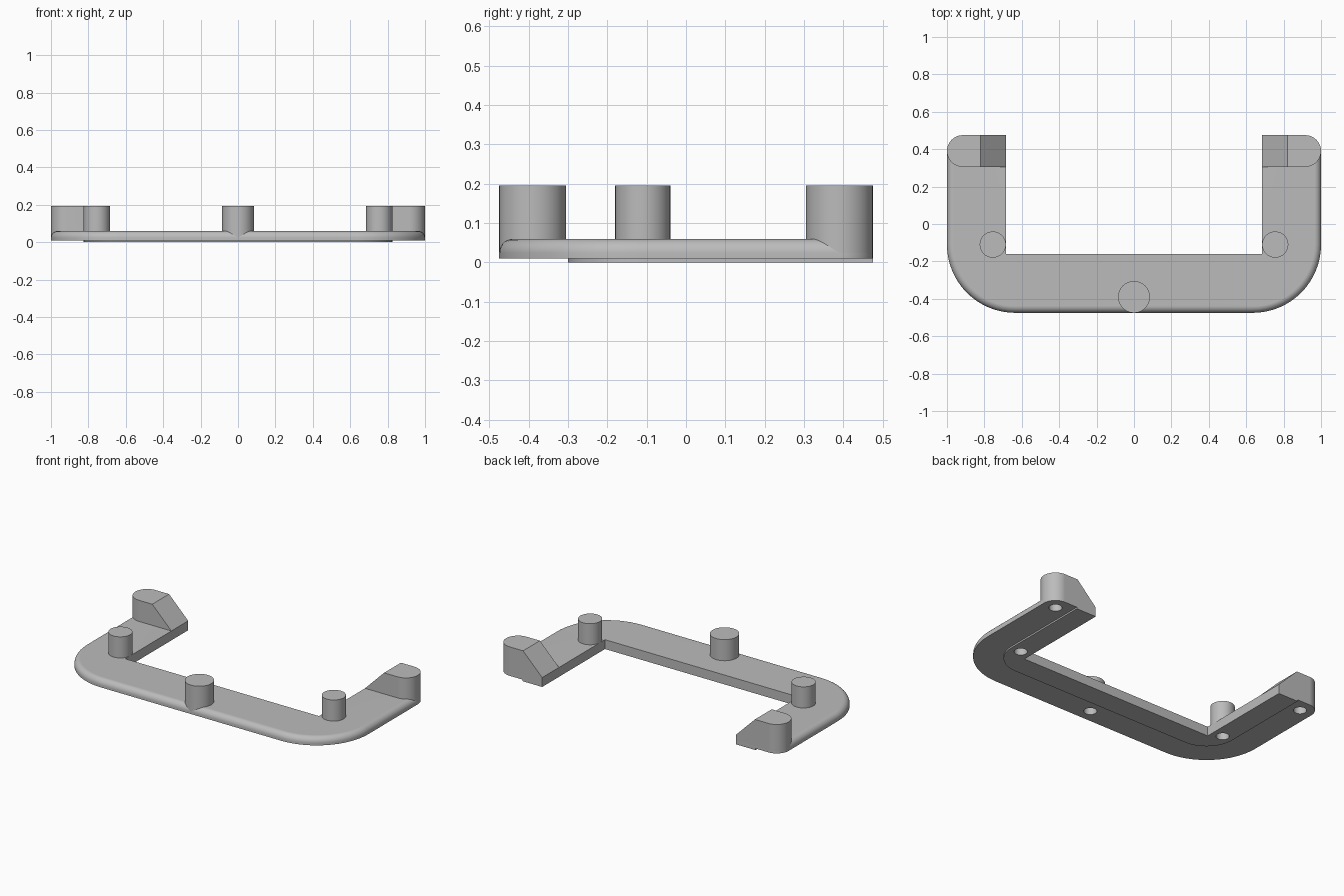
import bpy, bmesh, math
from mathutils import Vector

cube = bpy.data.objects.get("Cube")
if cube:
    bpy.data.objects.remove(cube, do_unlink=True)

BACK = 0.475          # rear and front extent
INNER_X, INNER_Y = 0.685, -0.16
BOTTOM, TOP, TALL = 0.01, 0.06, 0.195
POST_X, POST_Y, POST_R = 0.915, 0.39, 0.085
PEG_X, PEG_Y, PEG_R = 0.755, -0.11, 0.07

grey = bpy.data.materials.new("grey plastic")
grey.use_nodes = True
grey.diffuse_color = (0.5, 0.5, 0.5, 1)
grey.node_tree.nodes["Principled BSDF"].inputs["Base Color"].default_value = (0.5, 0.5, 0.5, 1)


def arc(cx, cy, r, start, end, steps=16):
    angles = [math.radians(start + (end - start) * i / steps) for i in range(steps + 1)]
    return [(cx + r * math.cos(a), cy + r * math.sin(a)) for a in angles]


def prism(bm, outline, z0, z1):
    """Extrude a closed outline from z0 to z1."""
    face = bm.faces.new([bm.verts.new((x, y, z0)) for x, y in outline])
    new = bmesh.ops.extrude_face_region(bm, geom=[face])["geom"]
    verts = [v for v in new if isinstance(v, bmesh.types.BMVert)]
    bmesh.ops.translate(bm, verts=verts, vec=(0, 0, z1 - z0))
    bmesh.ops.recalc_face_normals(bm, faces=bm.faces)


def make(name, bm):
    mesh = bpy.data.meshes.new(name)
    bmesh.ops.recalc_face_normals(bm, faces=bm.faces)
    bm.to_mesh(mesh)
    bm.free()
    obj = bpy.data.objects.new(name, mesh)
    bpy.context.collection.objects.link(obj)
    mesh.materials.append(grey)
    return obj


def u_outline(x, front, corner, tip):
    """Symmetric U shape with round front corners and optional round tips."""
    half = arc(x - corner, front + corner, corner, -90, 0)
    half += arc(x - tip, BACK - tip, tip, 0, 90, 12) if tip else [(x, BACK)]
    half += [(INNER_X, BACK), (INNER_X, INNER_Y)]
    return half + [(-px, py) for px, py in reversed(half)]


parts = []

# Main plate with a rounded upper outer edge
bm = bmesh.new()
prism(bm, u_outline(1, -BACK, 0.365, POST_R), BOTTOM, TOP)


def is_outer_top(e):
    mid = (e.verts[0].co + e.verts[1].co) / 2
    inside = abs(mid.x) < INNER_X + 0.001 and mid.y > INNER_Y - 0.001
    return all(v.co.z > TOP - 0.001 for v in e.verts) and not inside


bmesh.ops.bevel(bm, geom=[e for e in bm.edges if is_outer_top(e)], offset=0.036,
                segments=7, profile=0.5, affect='EDGES', clamp_overlap=False)
parts.append(make("base_plate", bm))

# Shallow raised lip under the inner edge
bm = bmesh.new()
prism(bm, u_outline(0.825, -0.3, 0.19, 0), 0, BOTTOM + 0.01)
parts.append(make("under_lip", bm))

# Round pegs
pegs = [("front_peg", 0, -POST_Y, POST_R),
        ("left_peg", PEG_X, PEG_Y, PEG_R),
        ("right_peg", -PEG_X, PEG_Y, PEG_R)]
for name, x, y, r in pegs:
    bm = bmesh.new()
    prism(bm, arc(x, y, r, 0, 360, 48)[:-1], BOTTOM + 0.001, TALL)
    parts.append(make(name, bm))

# End posts: round outside, sloping down to the inner edge
for name, side in (("left_end_post", 1), ("right_end_post", -1)):
    outline = arc(POST_X, POST_Y, POST_R, -90, 90, 24)
    outline += [(INNER_X, BACK), (INNER_X, POST_Y - POST_R)]
    bm = bmesh.new()
    prism(bm, [(side * x, y) for x, y in outline], BOTTOM + 0.001, TALL)
    cut = bmesh.ops.bisect_plane(bm, geom=bm.verts[:] + bm.edges[:] + bm.faces[:],
                                 plane_co=Vector((side * INNER_X, 0, TOP)),
                                 plane_no=Vector((-side, 0, 1)), clear_outer=True)
    rim = [g for g in cut["geom_cut"] if isinstance(g, bmesh.types.BMEdge)]
    bmesh.ops.holes_fill(bm, edges=[e for e in bm.edges if e.is_boundary] or rim)
    parts.append(make(name, bm))

# Screw holes from below, one under every peg and post
bm = bmesh.new()
for x, y in ((0, -POST_Y), (PEG_X, PEG_Y), (-PEG_X, PEG_Y), (POST_X, POST_Y), (-POST_X, POST_Y)):
    prism(bm, arc(x, y, 0.038, 0, 360, 32)[:-1], -0.05, 0.15)
cutter = make("hole_cutter", bm)
cutter.hide_render = True

for obj in parts:
    bpy.ops.object.select_all(action='DESELECT')
    obj.select_set(True)
    bpy.context.view_layer.objects.active = obj
    holes = obj.modifiers.new("holes", 'BOOLEAN')
    holes.operation = 'DIFFERENCE'
    holes.solver = 'EXACT'
    holes.object = cutter
    bpy.ops.object.modifier_apply(modifier=holes.name)
    bpy.ops.object.shade_smooth_by_angle(angle=math.radians(30))
    weighted = obj.modifiers.new("flat_face_normals", 'WEIGHTED_NORMAL')
    weighted.keep_sharp = True

bpy.data.objects.remove(cutter, do_unlink=True)
